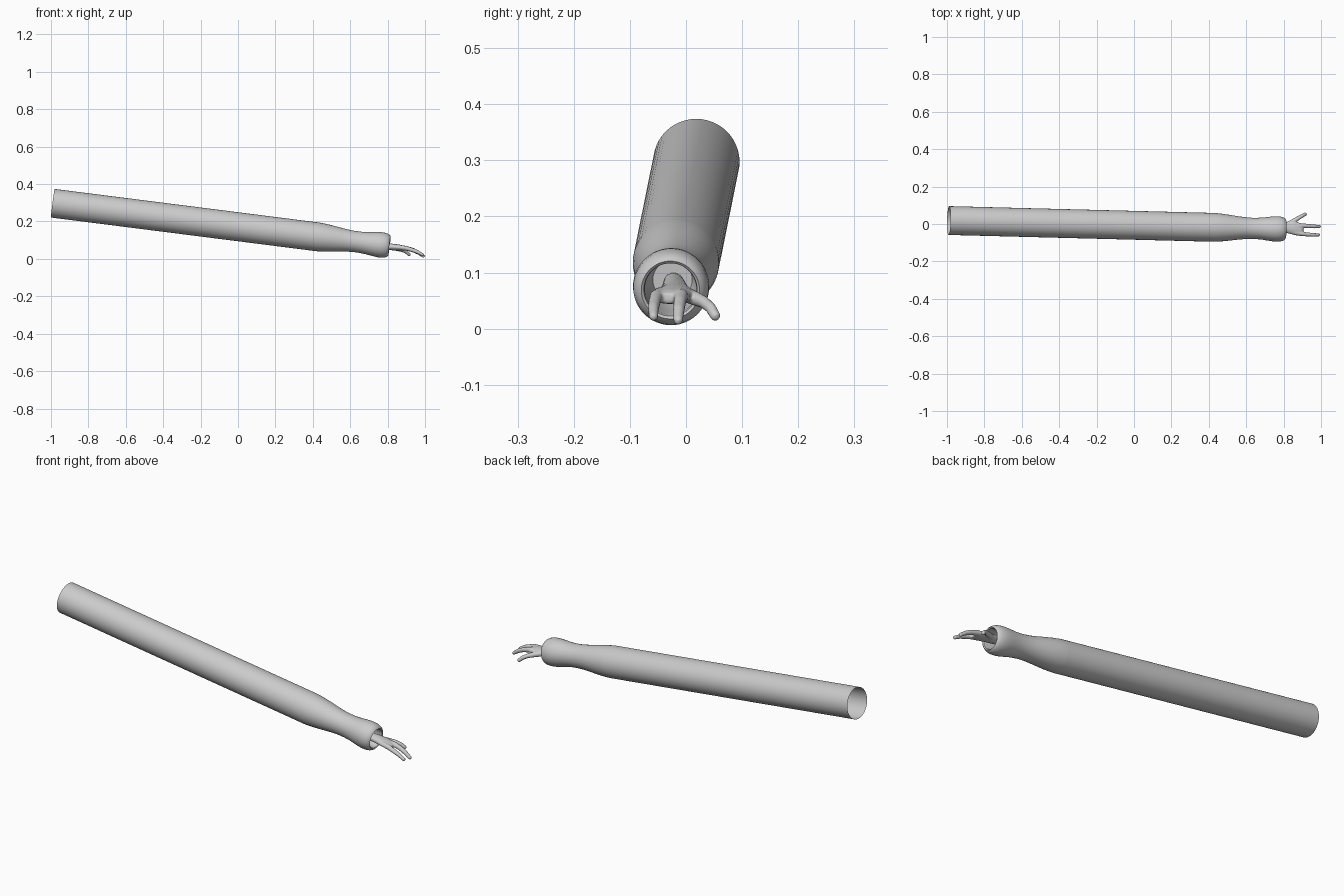
import bpy, bmesh, math
from mathutils import Vector

if "Cube" in bpy.data.objects:
    bpy.data.objects.remove(bpy.data.objects["Cube"])

grey = bpy.data.materials.new("plain_grey")
grey.diffuse_color = (0.6, 0.6, 0.6, 1)
grey.use_nodes = True
grey.node_tree.nodes["Principled BSDF"].inputs["Base Color"].default_value = grey.diffuse_color


def finish(name, bm):
    bmesh.ops.recalc_face_normals(bm, faces=bm.faces[:])
    me = bpy.data.meshes.new(name)
    bm.to_mesh(me)
    bm.free()
    ob = bpy.data.objects.new(name, me)
    bpy.context.collection.objects.link(ob)
    me.materials.append(grey)
    for p in me.polygons:
        p.use_smooth = True
    return ob


def loft(bm, rings, cap):
    """Bridge a list of equally sized point rings."""
    vs = [[bm.verts.new(p) for p in r] for r in rings]
    n = len(vs[0])
    for a, b in zip(vs, vs[1:]):
        for i in range(n):
            j = (i + 1) % n
            bm.faces.new((a[i], a[j], b[j], b[i]))
    if cap[0]:
        bm.faces.new(vs[0][::-1])
    if cap[1]:
        bm.faces.new(vs[-1])


def ellipse(c, u, v, ru, rv, n):
    return [c + u * (ru * math.cos(2 * math.pi * i / n))
            + v * (rv * math.sin(2 * math.pi * i / n)) for i in range(n)]


# Sleeve: long open tube, narrowing neck, flared cuff, hollow mouth
start = Vector((-0.99, 0.0185, 0.2975))
axis = Vector((1.0, -0.0257, -0.127)).normalized()
side = Vector((0, 0, 1)).cross(axis).normalized()
up = axis.cross(side)
profile = [(0, .077), (0.7, .077), (1.425, .077), (1.44, .0765), (1.48, .073),
           (1.52, .068), (1.56, .0625), (1.60, .058), (1.63, .0565), (1.66, .0568),
           (1.69, .059), (1.72, .0632), (1.745, .0665), (1.765, .068), (1.785, .067),
           (1.80, .0635), (1.81, .058), (1.815, .052), (1.811, .0475), (1.80, .046),
           (1.76, .046), (1.70, .042), (1.67, .035)]
bm = bmesh.new()
loft(bm, [ellipse(start + axis * t, side, up, r, r, 48) for t, r in profile], (False, True))
sleeve = finish("sleeve", bm)
bpy.context.view_layer.objects.active = sleeve
sleeve.select_set(True)
bpy.ops.object.shade_smooth_by_angle(angle=math.radians(40))

# Hand: flattened palm plus tapered digits, fused by a remesh
bm = bmesh.new()
X, Y, Z = Vector((1, 0, 0)), Vector((0, 1, 0)), Vector((0, 0, 1))
palm = [(0.67, -.022, .084, .018, .016), (0.77, -.020, .070, .024, .018),
        (0.82, -.019, .064, .030, .018), (0.86, -.024, .061, .036, .016),
        (0.89, -.029, .057, .035, .013), (0.905, -.031, .054, .028, .009)]
loft(bm, [ellipse(Vector(p[:3]), Y, Z, p[3], p[4], 24) for p in palm], (True, True))


def digit(points):
    pts = [Vector(p[:3]) for p in points]
    rings = []
    for i, p in enumerate(pts):
        d = (pts[min(i + 1, len(pts) - 1)] - pts[max(i - 1, 0)]).normalized()
        u = Z.cross(d).normalized()
        rings.append(ellipse(p, u, d.cross(u), points[i][3], points[i][3], 14))
    loft(bm, rings, (True, True))
    tip = bmesh.ops.create_uvsphere(bm, u_segments=14, v_segments=8, radius=points[-1][3])
    bmesh.ops.translate(bm, verts=tip["verts"], vec=pts[-1])


digit([(0.86, -.045, .062, .013), (0.90, -.053, .057, .012), (0.93, -.056, .048, .011),
       (0.96, -.058, .037, .010), (0.987, -.058, .022, .0085)])
digit([(0.86, -.010, .062, .013), (0.90, -.009, .057, .013), (0.935, -.011, .047, .0115),
       (0.965, -.013, .033, .0105), (0.991, -.014, .015, .0088)])
digit([(0.82, -.003, .062, .014), (0.855, .016, .054, .013), (0.88, .032, .047, .011),
       (0.90, .044, .037, .010), (0.915, .052, .023, .0095)])
hand = finish("hand", bm)
rm = hand.modifiers.new("fuse", 'REMESH')
rm.mode = 'VOXEL'
rm.voxel_size = 0.003
rm.use_smooth_shade = True
sm = hand.modifiers.new("soften", 'SMOOTH')
sm.factor = 0.5
sm.iterations = 6
